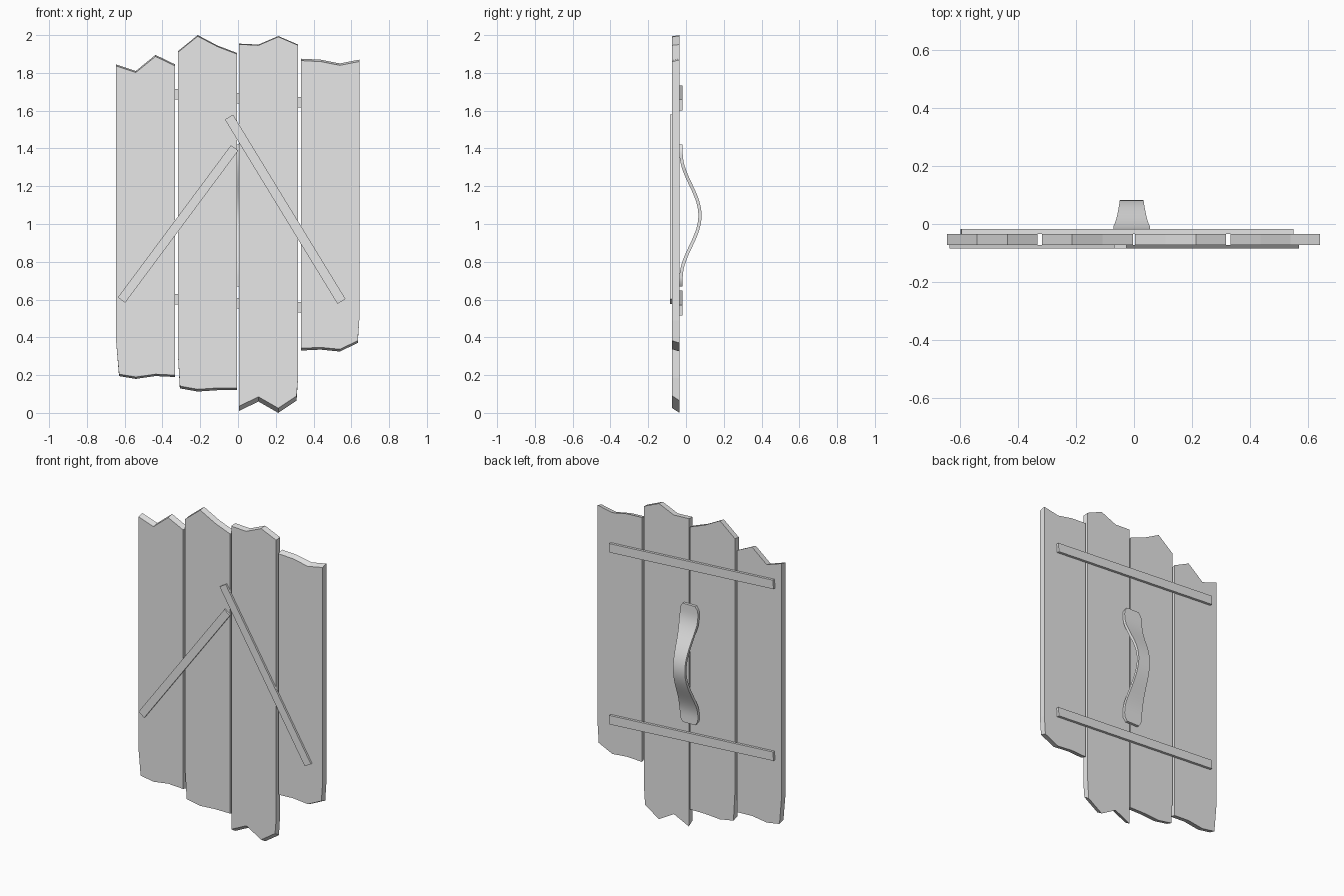
import bpy
import bmesh
import math
from mathutils import Vector

default_cube = bpy.data.objects.get("Cube")
if default_cube:
    bpy.data.objects.remove(default_cube, do_unlink=True)

grey = bpy.data.materials.new("plain grey")
grey.use_nodes = True
grey_colour = (0.8, 0.8, 0.8, 1.0)
grey.diffuse_color = grey_colour
grey.node_tree.nodes["Principled BSDF"].inputs["Base Color"].default_value = grey_colour

BOARD_FRONT, BOARD_BACK = -0.073, -0.034


def finish(name, bm):
    """Turn a bmesh into a named grey object."""
    bmesh.ops.recalc_face_normals(bm, faces=bm.faces)
    mesh = bpy.data.meshes.new(name)
    bm.to_mesh(mesh)
    bm.free()
    mesh.materials.append(grey)
    obj = bpy.data.objects.new(name, mesh)
    bpy.context.collection.objects.link(obj)
    return obj


def loft(name, rings):
    """Skin a list of equal-length point rings and cap both ends."""
    bm = bmesh.new()
    loops = [[bm.verts.new(point) for point in ring] for ring in rings]
    count = len(loops[0])
    for first, second in zip(loops, loops[1:]):
        for i in range(count):
            j = (i + 1) % count
            bm.faces.new((first[i], first[j], second[j], second[i]))
    bm.faces.new(loops[0])
    bm.faces.new(loops[-1])
    return finish(name, bm)


def plank(name, left, right, top, bottom, taper, top_slope, bottom_slope):
    """Board with broken ends; the slopes make the end cuts slanted."""
    def outline(y, top_drop, bottom_rise):
        steps = len(top) - 1
        xs = [left + (right - left) * i / steps for i in range(steps + 1)]
        upper = [(x, y, z - top_drop) for x, z in zip(xs, top)]
        inner = [left + taper[0]] + xs[1:-1] + [right - taper[1]]
        lower = [(x, y, z + bottom_rise) for x, z in zip(inner, bottom)]
        right_side = (right, y, bottom[-1] + 0.12)
        left_side = (left, y, bottom[0] + 0.18)
        return upper + [right_side] + lower[::-1] + [left_side]
    loft(name, [outline(BOARD_FRONT, top_slope, bottom_slope),
                outline(BOARD_BACK, 0, 0)])


def strip(name, start, end, width, front, back):
    """Flat bar between two points of the board plane."""
    a, b = Vector(start), Vector(end)
    along = (b - a).normalized()
    side = Vector((-along.y, along.x)) * width / 2
    corners = (a + side, b + side, b - side, a - side)
    loft(name, [[(c.x, y, c.y) for c in corners] for y in (front, back)])


# Four rough boards
plank("outer_right_plank", -0.645, -0.333, (1.845, 1.81, 1.895, 1.845),
      (0.195, 0.18, 0.195, 0.19), (0.015, 0), 0.008, 0.01)
plank("inner_right_plank", -0.318, -0.004, (1.915, 2.0, 1.945, 1.905),
      (0.13, 0.113, 0.12, 0.12), (0.01, 0), 0.006, 0.012)
plank("inner_left_plank", 0.004, 0.318, (1.955, 1.95, 1.995, 1.95),
      (0.01, 0.06, 0.0, 0.065), (0, 0.008), 0.004, 0.025)
plank("outer_left_plank", 0.333, 0.642, (1.875, 1.87, 1.85, 1.87),
      (0.33, 0.335, 0.325, 0.37), (0, 0.008), 0.01, 0.012)

# Slanted braces on the front
strip("right_brace", (-0.617, 0.597), (-0.018, 1.403), 0.048, -0.084, BOARD_FRONT)
strip("left_brace", (-0.048, 1.566), (0.548, 0.59), 0.05, -0.085, BOARD_FRONT)

# Tilted battens on the back
for label, height in (("upper", 1.666), ("lower", 0.58)):
    strip(label + "_batten", (-0.597, height + 0.039), (0.548, height - 0.036),
          0.056, BOARD_BACK, -0.018)

# Bowed grip: wide rounded ends, narrow raised middle
GRIP_CENTRE, GRIP_HALF, STEPS = 1.045, 0.375, 32
path = []
for i in range(STEPS + 1):
    t = 2 * i / STEPS - 1
    reach = min(abs(t) / 0.88, 1)
    lift = (1 + math.cos(math.pi * reach)) / 2
    path.append((t, Vector((-0.026 + 0.1 * lift, GRIP_CENTRE + GRIP_HALF * t))))

rings = []
for i, (t, point) in enumerate(path):
    ahead = path[min(i + 1, STEPS)][1]
    behind = path[max(i - 1, 0)][1]
    tangent = (ahead - behind).normalized()
    normal = Vector((tangent.y, -tangent.x)) * 0.0085
    half = 0.041 + 0.022 * min(abs(t) / 0.7, 1) ** 2
    half -= 0.02 * max(0, (abs(t) - 0.9) / 0.1) ** 2
    outer, inner = point + normal, point - normal
    middle = -0.008
    rings.append([(middle - half, outer.x, outer.y), (middle + half, outer.x, outer.y),
                  (middle + half, inner.x, inner.y), (middle - half, inner.x, inner.y)])
grip = loft("grip", rings)

bpy.ops.object.select_all(action="DESELECT")
grip.select_set(True)
bpy.context.view_layer.objects.active = grip
bpy.ops.object.shade_smooth_by_angle(angle=math.radians(35))
